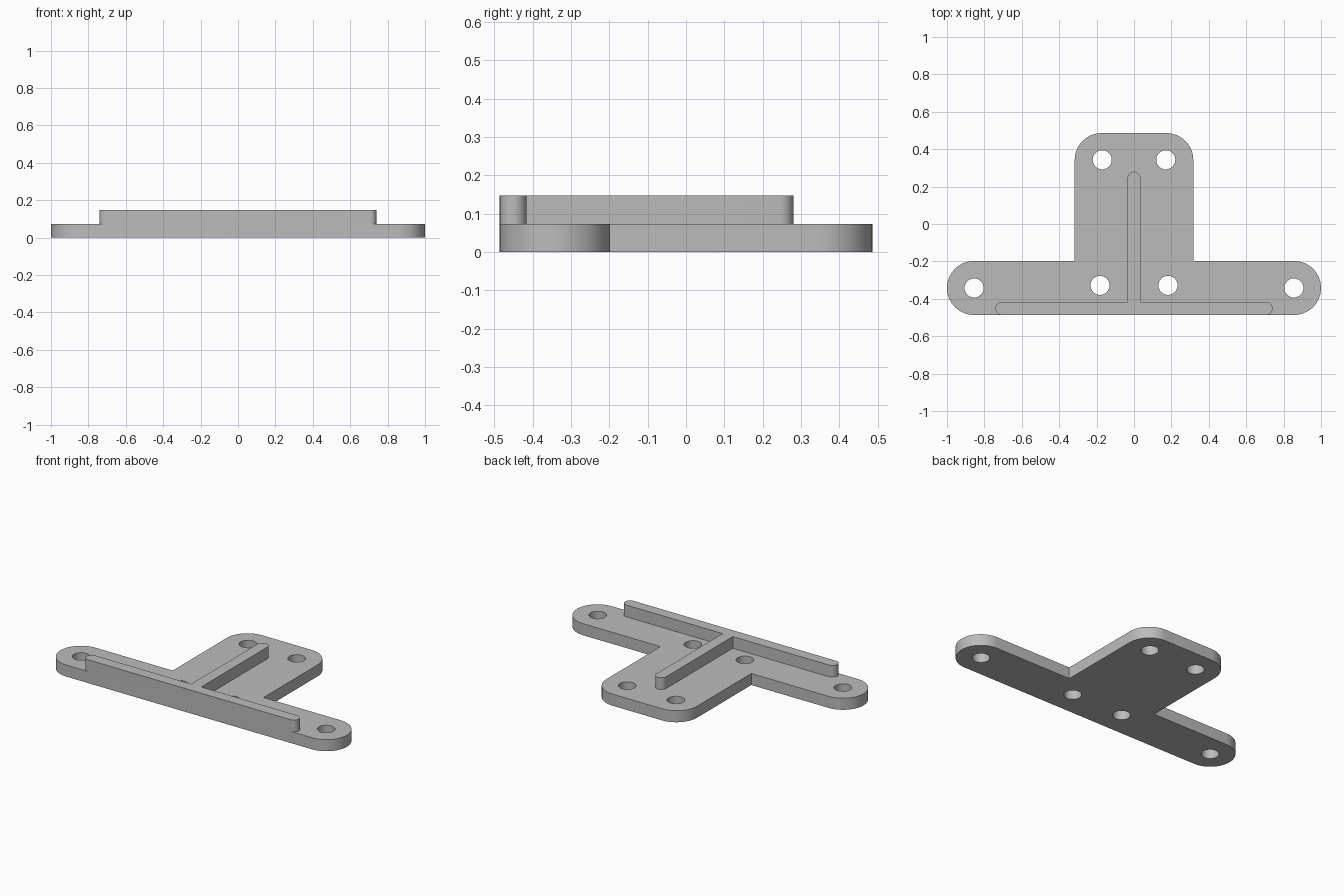
import bpy
import bmesh
from math import cos, sin, pi, radians

cube = bpy.data.objects.get("Cube")
if cube:
    bpy.data.objects.remove(cube, do_unlink=True)

# One plain grey for the whole bracket
grey = bpy.data.materials.new("plain grey")
grey.use_nodes = True
colour = (0.5, 0.5, 0.5, 1)
grey.diffuse_color = colour
grey.node_tree.nodes["Principled BSDF"].inputs["Base Color"].default_value = colour


def arc(cx, cy, r, start, end, steps=16):
    """Points on an arc, angles in degrees."""
    angles = [radians(start + (end - start) * i / steps) for i in range(steps + 1)]
    return [(cx + r * cos(a), cy + r * sin(a)) for a in angles]


def mirrored(half):
    """Close a right-hand outline with its mirror image."""
    return half + [(-x, y) for x, y in reversed(half)]


def extruded(name, loops, z0, z1):
    """Fill the outline minus its holes and extrude it from z0 to z1."""
    curve = bpy.data.curves.new(name + "_profile", "CURVE")
    curve.dimensions = "2D"
    curve.fill_mode = "BOTH"
    curve.extrude = (z1 - z0) / 2
    for loop in loops:
        spline = curve.splines.new("POLY")
        spline.points.add(len(loop) - 1)
        for point, (x, y) in zip(spline.points, loop):
            point.co = (x, y, 0, 1)
        spline.use_cyclic_u = True
    helper = bpy.data.objects.new(name + "_helper", curve)
    bpy.context.collection.objects.link(helper)
    bpy.context.view_layer.update()
    graph = bpy.context.evaluated_depsgraph_get()
    mesh = bpy.data.meshes.new_from_object(helper.evaluated_get(graph))
    bpy.data.objects.remove(helper, do_unlink=True)
    bpy.data.curves.remove(curve)

    # Weld the caps to the walls and lift into place
    bm = bmesh.new()
    bm.from_mesh(mesh)
    bmesh.ops.remove_doubles(bm, verts=bm.verts, dist=0.0001)
    bmesh.ops.recalc_face_normals(bm, faces=bm.faces)
    bmesh.ops.translate(bm, verts=bm.verts, vec=(0, 0, (z0 + z1) / 2))
    bm.to_mesh(mesh)
    bm.free()
    mesh.name = name
    mesh.materials.clear()
    mesh.materials.append(grey)

    obj = bpy.data.objects.new(name, mesh)
    bpy.context.collection.objects.link(obj)
    bpy.ops.object.select_all(action="DESELECT")
    obj.select_set(True)
    bpy.context.view_layer.objects.active = obj
    bpy.ops.object.shade_smooth_by_angle(angle=radians(30))
    return obj


front, back = -0.486, 0.486
plate_top, rib_top = 0.073, 0.147
r = 0.144           # plate corner radius
stem = 0.317        # half width of the stem
w = 0.035           # half width of the ribs
mid = front + r     # centre line of the cross bar

# Tee-shaped base plate with six screw holes
plate_half = (arc(1 - r, mid, r, -90, 90, 32)
              + [(stem, front + 2 * r)]
              + arc(stem - r, back - r, r, 0, 90))
holes = [arc(side * x, y, 0.051, 0, 348.75, 31)
         for x, y in ((0.855, mid), (0.182, -0.328), (0.17, 0.343))
         for side in (1, -1)]
extruded("base_plate", [mirrored(plate_half)] + holes, 0, plate_top)

# Tee-shaped stiffening rib with rounded ends, flush with the front edge
rib_half = (arc(0.741 - w, front + w, w, -90, 90)
            + [(w, front + 2 * w)]
            + arc(0, 0.28 - w, w, 0, 89, 8))
extruded("stiffening_rib", [mirrored(rib_half)], plate_top, rib_top)
